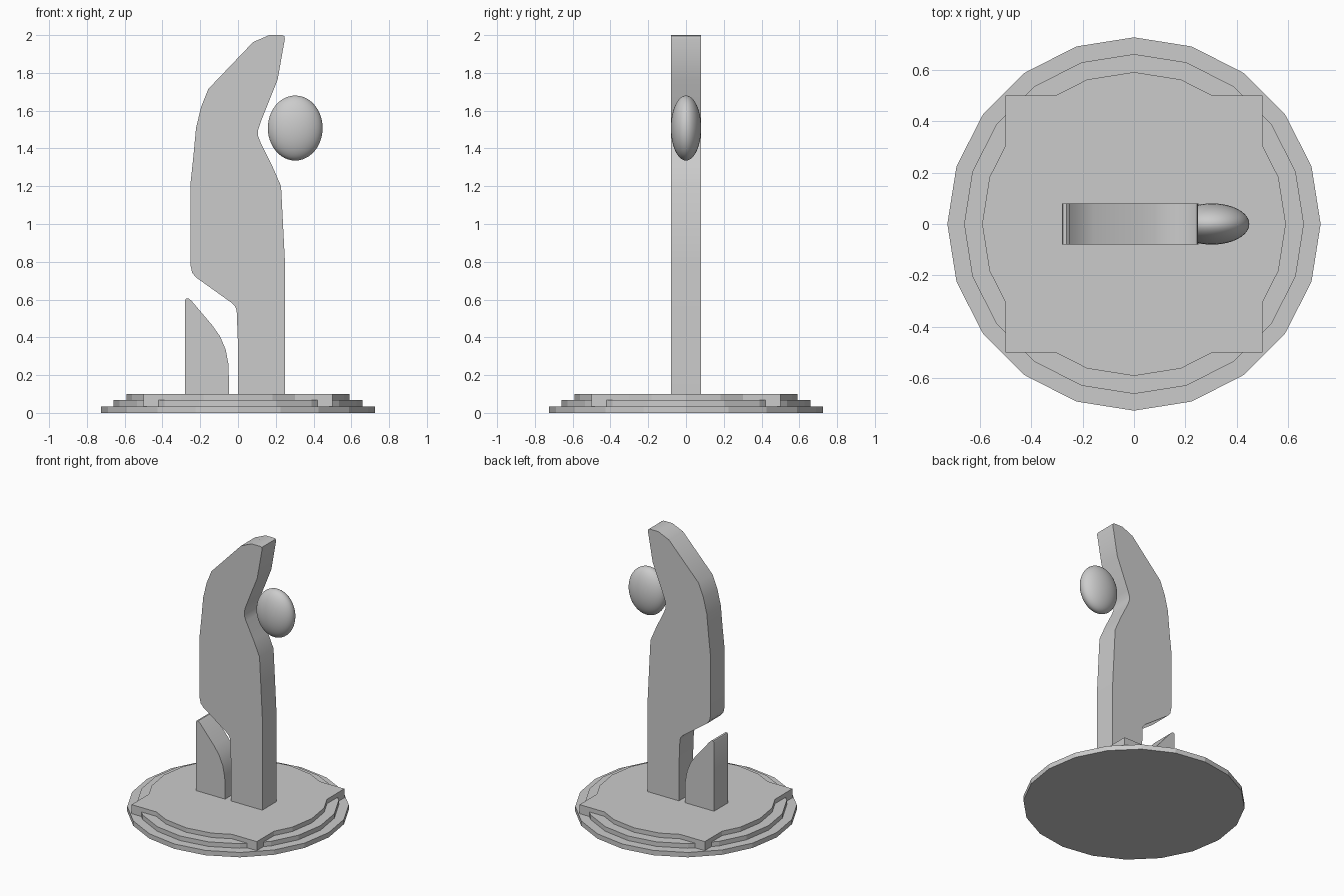
import bpy, bmesh, math

if "Cube" in bpy.data.objects:
    bpy.data.objects.remove(bpy.data.objects["Cube"])


def extrude_profile(name, points, half_depth):
    """Solid plate from an x/z outline, centred on y = 0."""
    bm = bmesh.new()
    face = bm.faces.new([bm.verts.new((x, -half_depth, z)) for x, z in points])
    side = bmesh.ops.extrude_face_region(bm, geom=[face])
    verts = [v for v in side["geom"] if isinstance(v, bmesh.types.BMVert)]
    bmesh.ops.translate(bm, vec=(0, 2 * half_depth, 0), verts=verts)
    bmesh.ops.recalc_face_normals(bm, faces=bm.faces)
    mesh = bpy.data.meshes.new(name)
    bm.to_mesh(mesh)
    bm.free()
    obj = bpy.data.objects.new(name, mesh)
    bpy.context.collection.objects.link(obj)
    return obj


def smooth(obj):
    bpy.ops.object.select_all(action="DESELECT")
    obj.select_set(True)
    bpy.context.view_layer.objects.active = obj
    bpy.ops.object.shade_smooth_by_angle(angle=math.radians(30))


def tier(name, outline, z0, z1):
    """Flat base layer from an x/y outline."""
    bm = bmesh.new()
    face = bm.faces.new([bm.verts.new((x, y, z0)) for x, y in outline])
    top = bmesh.ops.extrude_face_region(bm, geom=[face])
    verts = [v for v in top["geom"] if isinstance(v, bmesh.types.BMVert)]
    bmesh.ops.translate(bm, vec=(0, 0, z1 - z0), verts=verts)
    bmesh.ops.recalc_face_normals(bm, faces=bm.faces)
    mesh = bpy.data.meshes.new(name)
    bm.to_mesh(mesh)
    bm.free()
    bpy.context.collection.objects.link(bpy.data.objects.new(name, mesh))


def polygon(radius, sides=20):
    return [(radius * math.cos(2 * math.pi * i / sides),
             radius * math.sin(2 * math.pi * i / sides)) for i in range(sides)]


def polygon_with_corners(radius, half):
    """20-sided disc merged with a square: one quarter, turned four times."""
    disc = polygon(radius)
    kept = [p for p in disc[:3] if p[0] > half]          # rim before the corner
    a, b = disc[len(kept) - 1], disc[len(kept)]
    y = a[1] + (b[1] - a[1]) * (a[0] - half) / (a[0] - b[0])
    quarter = kept + [(half, y), (half, half), (y, half)]
    quarter += [(py, px) for px, py in reversed(kept[1:])]
    outline = []
    for _ in range(4):
        outline += quarter
        quarter = [(-py, px) for px, py in quarter]
    return outline


# Stepped base: round foot, then two tiers with square corners poking out
tier("base_foot", polygon(0.725), 0, 0.035)
tier("base_middle", polygon_with_corners(0.66, 0.5), 0.035, 0.068)
tier("base_top", polygon_with_corners(0.59, 0.5), 0.068, 0.1)

# Tall curved plate
tower = extrude_profile("tower", [
    (0.25, 0.1), (0.25, 0.77), (0.228, 1.2), (0.18, 1.31), (0.12, 1.43),
    (0.107, 1.465), (0.107, 1.5), (0.12, 1.54), (0.21, 1.765), (0.248, 1.98),
    (0.245, 1.995), (0.235, 2.0), (0.165, 2.0), (0.08, 1.963),
    (-0.157, 1.715), (-0.195, 1.62), (-0.222, 1.51), (-0.238, 1.34),
    (-0.252, 1.21), (-0.252, 0.785), (-0.243, 0.742), (-0.222, 0.717),
    (-0.03, 0.58), (-0.013, 0.56), (-0.007, 0.54), (0.0, 0.36), (0.0, 0.1)],
    0.08)
smooth(tower)

# Low fin beside the tower
fin = extrude_profile("fin", [
    (-0.28, 0.1), (-0.28, 0.595), (-0.275, 0.605), (-0.262, 0.607),
    (-0.245, 0.592), (-0.135, 0.462), (-0.095, 0.405), (-0.065, 0.335),
    (-0.05, 0.255), (-0.047, 0.1)], 0.08)
smooth(fin)

# Flattened ball nested in the notch
bpy.ops.mesh.primitive_uv_sphere_add(segments=48, ring_count=24, radius=1,
                                     location=(0.303, 0, 1.508))
ball = bpy.context.object
ball.name = "ball"
ball.scale = (0.145, 0.08, 0.172)
smooth(ball)
